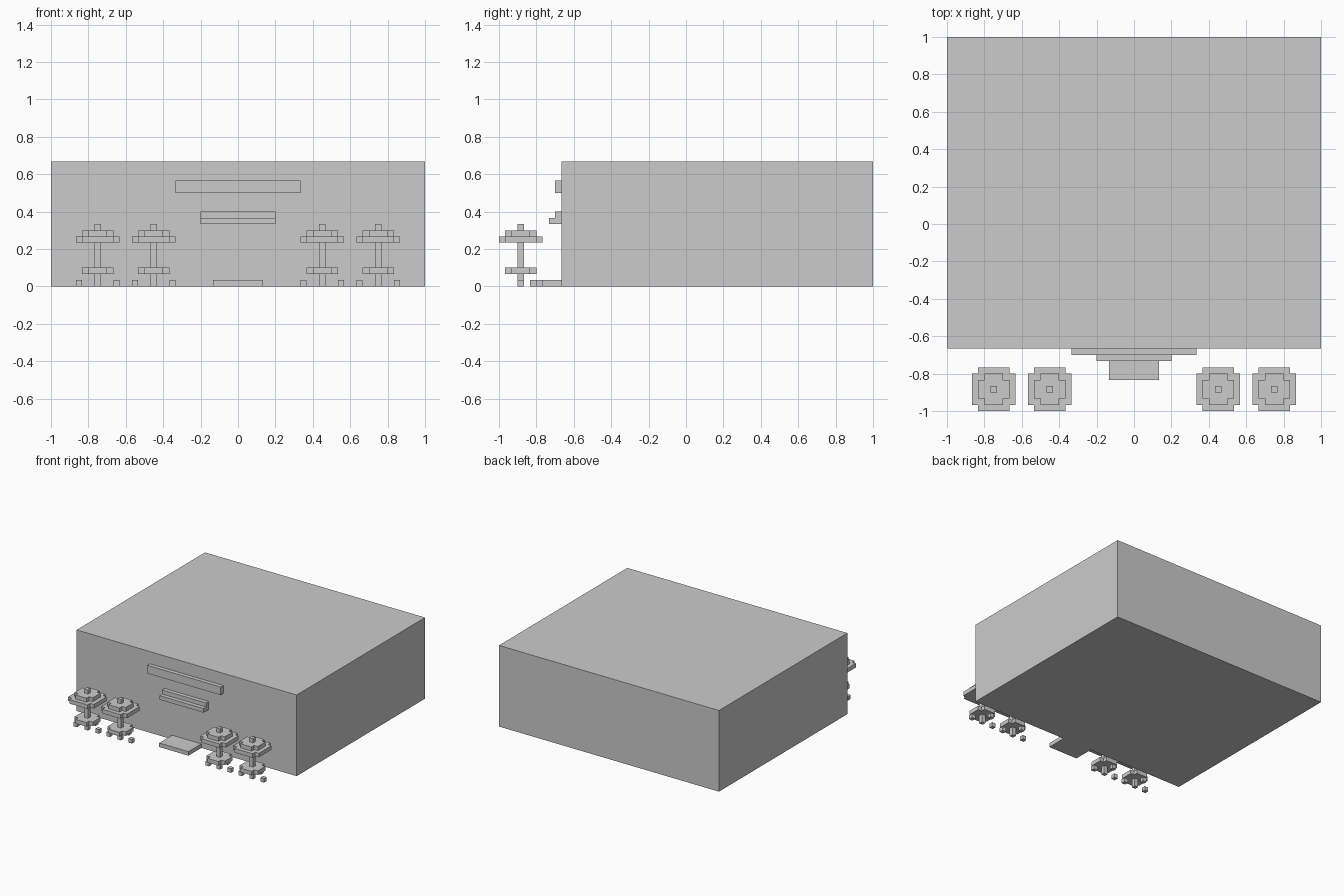
import bpy
import bmesh
from mathutils import Matrix, Vector

if "Cube" in bpy.data.objects:
    bpy.data.objects.remove(bpy.data.objects["Cube"])

U = 1 / 30  # block unit


def add_box(bm, lo, hi):
    lo, hi = Vector(lo) * U, Vector(hi) * U
    bmesh.ops.create_cube(bm, size=1, matrix=Matrix.Translation((lo + hi) / 2)
                          @ Matrix.Diagonal((*(hi - lo), 1)))


def finish(bm, name, location=(0, 0, 0)):
    mesh = bpy.data.meshes.new(name)
    bm.to_mesh(mesh)
    bm.free()
    obj = bpy.data.objects.new(name, mesh)
    obj.location = location
    bpy.context.collection.objects.link(obj)
    return obj


def box(name, lo, hi, location=(0, 0, 0)):
    bm = bmesh.new()
    add_box(bm, lo, hi)
    return finish(bm, name, location)


def notched_slab(name, r, z, location):
    """Square slab of half width r, one block notched from each corner."""
    s = r - 1
    quarter = [(r, -s), (r, s), (s, s)]
    pts = []
    for _ in range(4):
        pts += quarter
        quarter = [(-y, x) for x, y in quarter]
    bm = bmesh.new()
    face = bm.faces.new([bm.verts.new((x * U, y * U, z * U)) for x, y in pts])
    ext = bmesh.ops.extrude_face_region(bm, geom=[face])
    bmesh.ops.translate(bm, vec=(0, 0, U), verts=[
        v for v in ext["geom"] if isinstance(v, bmesh.types.BMVert)])
    bmesh.ops.recalc_face_normals(bm, faces=bm.faces)
    return finish(bm, name, location)


# Building with sign, door canopy and doorstep
box("building", (-30, -20, 0), (30, 30, 20))
box("sign_board", (-10, -21, 15), (10, -20, 17))
box("canopy_upper", (-6, -21, 11), (6, -20, 12))
box("canopy_lower", (-6, -22, 10), (6, -20, 11))
box("doorstep", (-4, -25, 0), (4, -20, 1))

# Four parasol tables, two on each side of the door
for x in (-22.5, -13.5, 13.5, 22.5):
    at = (x * U, -26.5 * U, 0)
    box("parasol_pole", (-.5, -.5, 0), (.5, .5, 10), at)
    notched_slab("table_top", 2.5, 2, at)
    notched_slab("parasol_brim", 3.5, 7, at)
    notched_slab("parasol_crown", 2.5, 8, at)
    # Stools left, right and behind
    for sx, sy in ((-3, 0), (3, 0), (0, 3)):
        box("stool", (sx - .5, sy - .5, 0), (sx + .5, sy + .5, 1), at)
